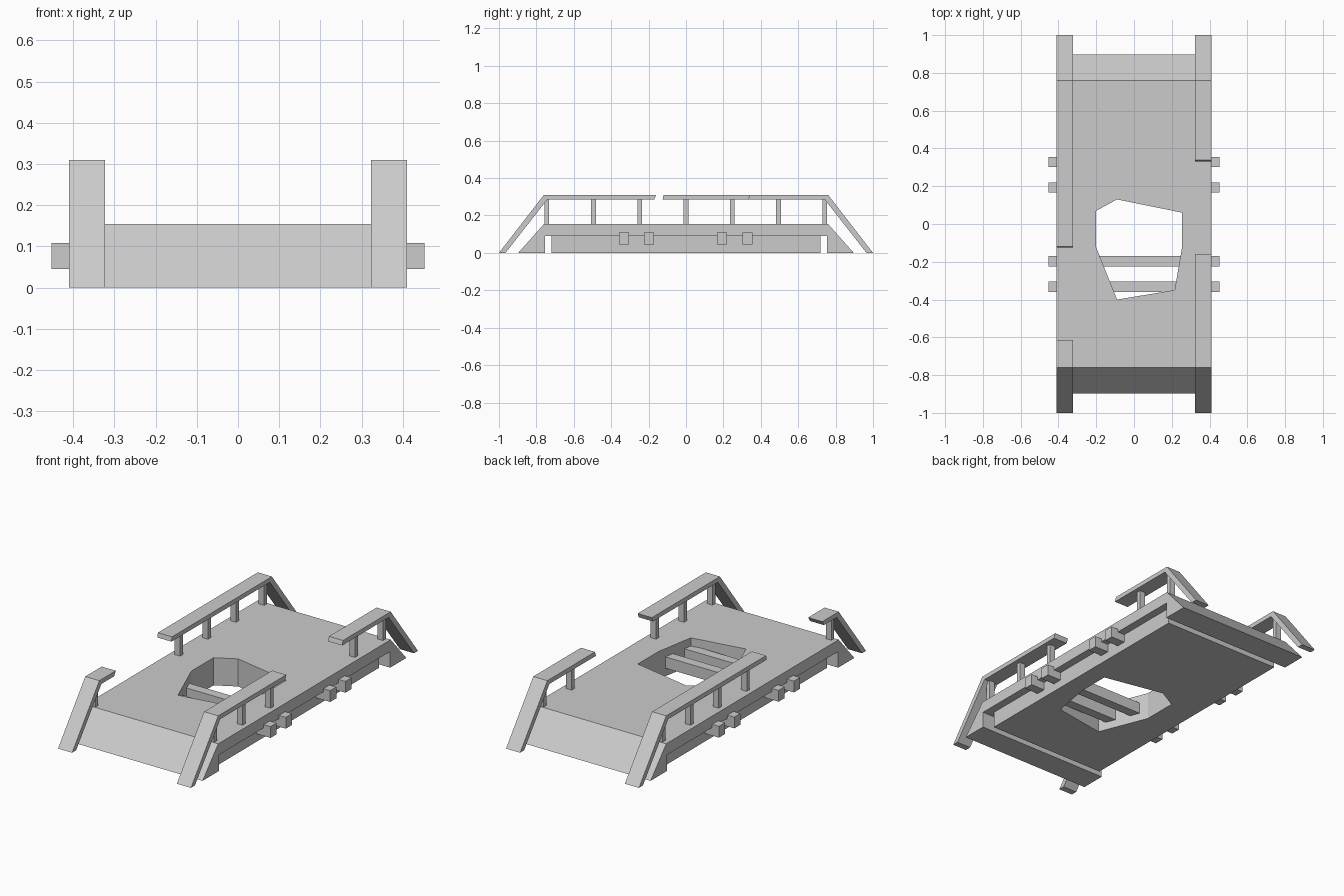
import bpy
import bmesh
from mathutils import Vector

if "Cube" in bpy.data.objects:
    bpy.data.objects.remove(bpy.data.objects["Cube"])


def prism(name, pts, to3d, offset):
    """Extrude a flat outline; to3d maps a 2D point to space."""
    bm = bmesh.new()
    face = bm.faces.new([bm.verts.new(to3d(*p)) for p in pts])
    ext = bmesh.ops.extrude_face_region(bm, geom=[face])
    verts = [g for g in ext["geom"] if isinstance(g, bmesh.types.BMVert)]
    bmesh.ops.translate(bm, verts=verts, vec=Vector(offset))
    bmesh.ops.recalc_face_normals(bm, faces=bm.faces)
    mesh = bpy.data.meshes.new(name)
    bm.to_mesh(mesh)
    bm.free()
    ob = bpy.data.objects.new(name, mesh)
    bpy.context.collection.objects.link(ob)
    return ob


def side_profile(name, pts, x0, x1):
    """Outline in (y, z), extruded from x0 to x1."""
    return prism(name, pts, lambda y, z: (x0, y, z), (x1 - x0, 0, 0))


def box(name, x0, x1, y0, y1, z0, z1):
    return side_profile(name, [(y0, z0), (y1, z0), (y1, z1), (y0, z1)], x0, x1)


# Deck with sloped ends reaching the ground
half = [(0.755, 0.09), (0.755, 0), (0.897, 0), (0.76, 0.154)]
deck = side_profile("deck", half + [(-y, z) for y, z in reversed(half)], -0.41, 0.41)

# Narrower slab beneath the deck
slab = box("lower_slab", -0.365, 0.365, -0.72, 0.72, 0, 0.09)

# Jagged hole through deck and slab
hole = [(-0.2, 0.07), (-0.09, 0.13), (0.255, 0.06), (0.255, -0.12),
        (0.215, -0.35), (-0.09, -0.40), (-0.2, -0.125)]
cutter = prism("hole_cutter", hole, lambda x, y: (x, y, -0.1), (0, 0, 0.4))
cutter.hide_render = True
for ob in (deck, slab):
    mod = ob.modifiers.new("hole", 'BOOLEAN')
    mod.operation = 'DIFFERENCE'
    mod.solver = 'EXACT'
    mod.object = cutter
    bpy.context.view_layer.objects.active = ob
    bpy.ops.object.modifier_apply(modifier=mod.name)
bpy.data.objects.remove(cutter)

# Cross beams poking out at both sides
for y in (-0.332, -0.197, 0.193, 0.328):
    box("cross_beam", -0.452, 0.452, y - 0.027, y + 0.027, 0.045, 0.108)


# Broken handrails: side, end direction, broken-end y at top and bottom, posts
rails = [
    (1, -1, -0.16, -0.17, (-0.745, -0.495, -0.248)),
    (1, 1, 0.34, 0.332, (0.495, 0.742)),
    (-1, 1, -0.12, -0.125, (0.0, 0.247, 0.495, 0.742)),
    (-1, -1, -0.615, -0.63, (-0.745,)),
]
for side, end, top, bottom, posts in rails:
    x0, x1 = sorted((side * 0.323, side * 0.41))
    side_profile("handrail", [(top, 0.31), (end * 0.76, 0.31), (end * 1.0, 0),
                              (end * 0.965, 0), (end * 0.742, 0.285),
                              (bottom, 0.285)], x0, x1)
    # Posts under the rail
    xc = side * 0.3665
    for y in posts:
        box("rail_post", xc - 0.017, xc + 0.017, y - 0.0125, y + 0.0125, 0.15, 0.288)
